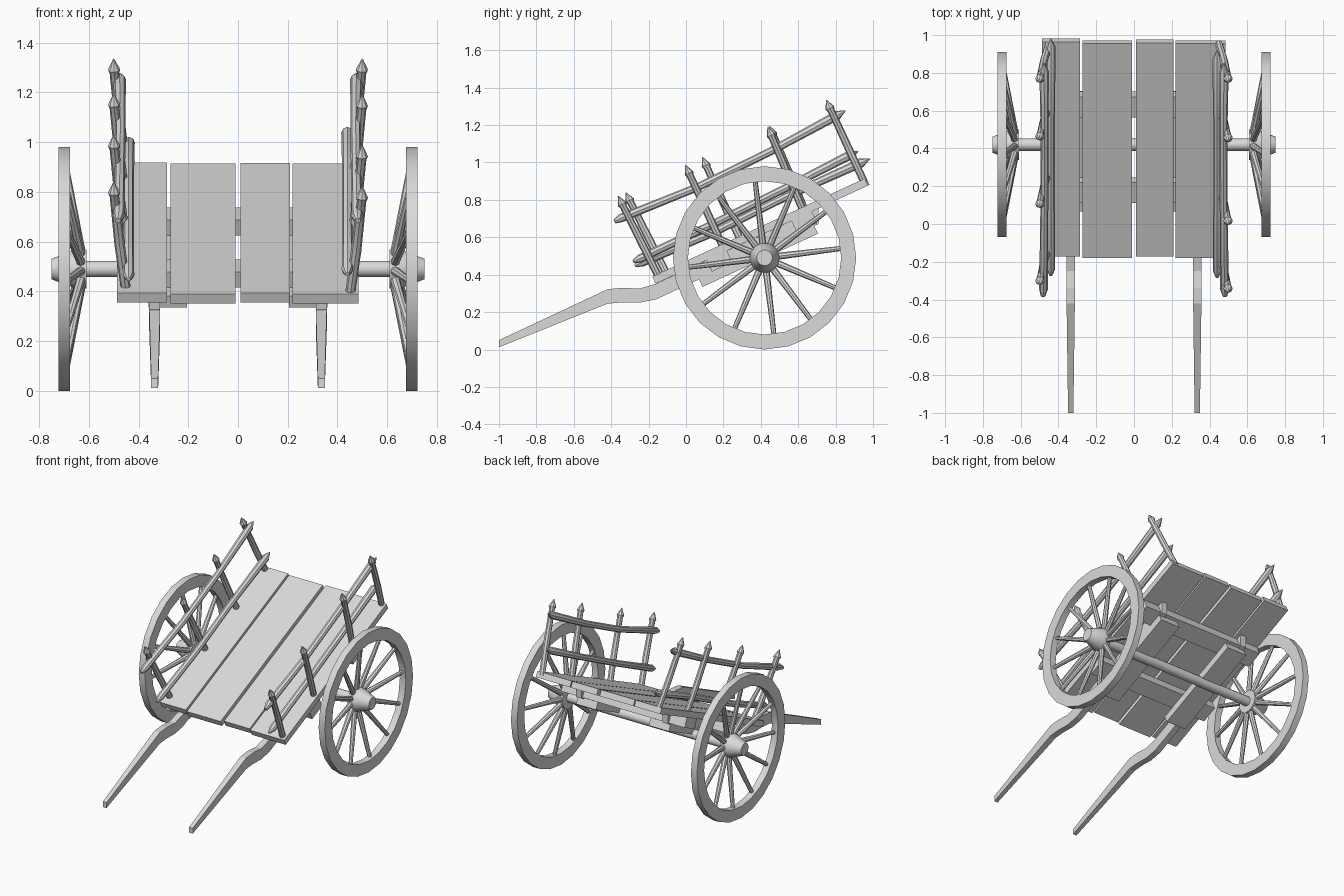
import bpy, bmesh, math
from mathutils import Vector

cube = bpy.data.objects.get("Cube")
if cube:
    bpy.data.objects.remove(cube, do_unlink=True)

wood = bpy.data.materials.new("grey_wood")
GREY = (0.7, 0.7, 0.7, 1)
wood.diffuse_color = GREY
wood.use_nodes = True
wood.node_tree.nodes["Principled BSDF"].inputs["Base Color"].default_value = GREY

TILT = math.radians(24.8)
COS, SIN = math.cos(TILT), math.sin(TILT)


def bed(x, u, v):
    """Point on the tilted bed: u runs up the slope, v stands off it."""
    return Vector((x, -0.18 + u * COS - v * SIN, 0.39 + u * SIN + v * COS))


def finish(name, bm, smooth=False):
    bmesh.ops.recalc_face_normals(bm, faces=bm.faces)
    mesh = bpy.data.meshes.new(name)
    bm.to_mesh(mesh)
    bm.free()
    mesh.materials.append(wood)
    obj = bpy.data.objects.new(name, mesh)
    bpy.context.collection.objects.link(obj)
    if smooth:
        bpy.ops.object.select_all(action='DESELECT')
        obj.select_set(True)
        bpy.context.view_layer.objects.active = obj
        bpy.ops.object.shade_smooth_by_angle(angle=math.radians(40))
    return obj


def loft(bm, rings, cap=True, loop=False):
    """Skin a list of point rings."""
    rows = [[bm.verts.new(p) for p in ring] for ring in rings]
    pairs = list(zip(rows, rows[1:])) + ([(rows[-1], rows[0])] if loop else [])
    for a, b in pairs:
        for i in range(len(a)):
            j = (i + 1) % len(a)
            bm.faces.new((a[i], a[j], b[j], b[i]))
    if cap and not loop:
        bm.faces.new(rows[0])
        bm.faces.new(rows[-1])


def stick_rings(points, radii, sides=8):
    rings = []
    for i, p in enumerate(points):
        d = (points[min(i + 1, len(points) - 1)] - points[max(i - 1, 0)]).normalized()
        side = d.cross(Vector((0.3, 0.9, -0.5)) if abs(d.x) > 0.8 else Vector((1, 0, 0))).normalized()
        up = d.cross(side)
        rings.append([p + radii[i] * (side * math.cos(t) + up * math.sin(t))
                      for t in (2 * math.pi * k / sides for k in range(sides))])
    return rings


def stick(name, points, radii):
    bm = bmesh.new()
    loft(bm, stick_rings(points, radii))
    return finish(name, bm, True)


def bed_box(name, x0, x1, u0, u1, v0, v1):
    bm = bmesh.new()
    loft(bm, [[bed(x, u, v) for x, v in ((x0, v0), (x1, v0), (x1, v1), (x0, v1))]
              for u in (u0, u1)])
    return finish(name, bm)


def lathe(name, x_sign, profile, sides, loop=False):
    """Revolve (x, radius) pairs about the axle."""
    bm = bmesh.new()
    rings = [[Vector((x_sign * x, 0.42 + r * math.cos(t), 0.49 + r * math.sin(t)))
              for t in (2 * math.pi * k / sides for k in range(sides))]
             for x, r in profile]
    loft(bm, rings, loop=loop)
    return finish(name, bm, True)


# Floor planks
for i, (x0, x1, u0, u1) in enumerate([(-0.487, -0.285, 0.01, 1.26), (-0.272, -0.01, 0, 1.25),
                                      (0.01, 0.21, 0.01, 1.255), (0.22, 0.485, 0, 1.25)]):
    bed_box(f"floor_plank_{i + 1}", x0, x1, u0, u1, -0.042, 0)

# Cross beams under the floor
for name, u in (("front_cross_beam", 0.36), ("rear_cross_beam", 0.86)):
    bed_box(name, -0.48, 0.48, u - 0.06, u + 0.06, -0.11, -0.042)

# Axle
bm = bmesh.new()
loft(bm, stick_rings([Vector((-0.64, 0.42, 0.49)), Vector((0.64, 0.42, 0.49))], [0.033] * 2, 12))
finish("axle", bm, True)

# Post positions along each side, and lower rail heights
SIDES = {"left": (1, (0.03, 0.41, 0.88, 1.24), 0.115, 0.146, 1.28),
         "right": (-1, (0.075, 0.51, 0.89, 1.24), 0.092, 0.084, 1.32)}

for side, (s, posts, low0, low1, low_end) in SIDES.items():
    # Axle support board
    bed_box(f"{side}_axle_board", s * 0.205, s * 0.36, 0.22, 0.9, -0.163, -0.112)

    # Pull shaft, continuing as a rail beneath the floor
    bm = bmesh.new()
    end = bed(0, 0.96, -0.042)
    stations = [(-1.0, 0.012, 0.05, 0.014), (-0.42, 0.245, 0.322, 0.022),
                (-0.34, 0.252, 0.33, 0.022), (-0.25, 0.25, 0.325, 0.022),
                (-0.16, 0.268, 0.352, 0.022), (end.y, end.z - 0.083, end.z, 0.022)]
    loft(bm, [[Vector((s * 0.335 + a * w, y, z)) for a, z in
               ((-1, z0), (1, z0), (1, z1), (-1, z1))] for y, z0, z1, w in stations])
    finish(f"{side}_shaft", bm)

    # Wheel rim, hub and dished spokes
    lathe(f"{side}_wheel_rim", s, [(0.675, 0.41), (0.675, 0.49), (0.722, 0.49), (0.722, 0.41)], 24, True)
    lathe(f"{side}_wheel_hub", s, [(0.61, 0.03), (0.61, 0.08), (0.655, 0.08),
                                   (0.725, 0.052), (0.75, 0.042)], 14)
    bm = bmesh.new()
    for k in range(12):
        t = math.radians(7 + 30 * k)
        pts = [Vector((s * x, 0.42 + r * math.cos(t), 0.49 + r * math.sin(t)))
               for x, r in ((0.628, 0.05), (0.695, 0.425))]
        loft(bm, stick_rings(pts, [0.019, 0.013], 8))
    finish(f"{side}_wheel_spokes", bm, True)

    # Leaning pointed posts
    for i, u in enumerate(posts):
        lean = (-0.015, 0.0, 0.015, 0.0)[i]
        pts = [bed(s * x, u + lean * v / 0.45, v) for x, v in
               ((0.45, -0.02), (0.475, 0.18), (0.497, 0.405), (0.498, 0.42), (0.5, 0.468))]
        stick(f"{side}_post_{i + 1}", pts, [0.02, 0.021, 0.019, 0.025, 0.002])

    # Long pointed rails, slightly bowed
    upper = [(0.482, -0.06, 0.352), (0.479, -0.02, 0.354), (0.475, 0.42, 0.332),
             (0.473, 0.85, 0.342), (0.476, 1.26, 0.368), (0.477, 1.31, 0.372)]
    stick(f"{side}_upper_rail", [bed(s * x, u, v) for x, u, v in upper],
          [0.012, 0.023, 0.021, 0.021, 0.025, 0.002])
    mid = (low0 + low1) / 2
    lower = [(-0.06, low0), (-0.02, low0), (0.4, mid - 0.012), (0.85, mid),
             (low_end - 0.05, low1), (low_end, low1)]
    stick(f"{side}_lower_rail", [bed(s * 0.44, u, v) for u, v in lower],
          [0.008, 0.023, 0.021, 0.021, 0.025, 0.002])
